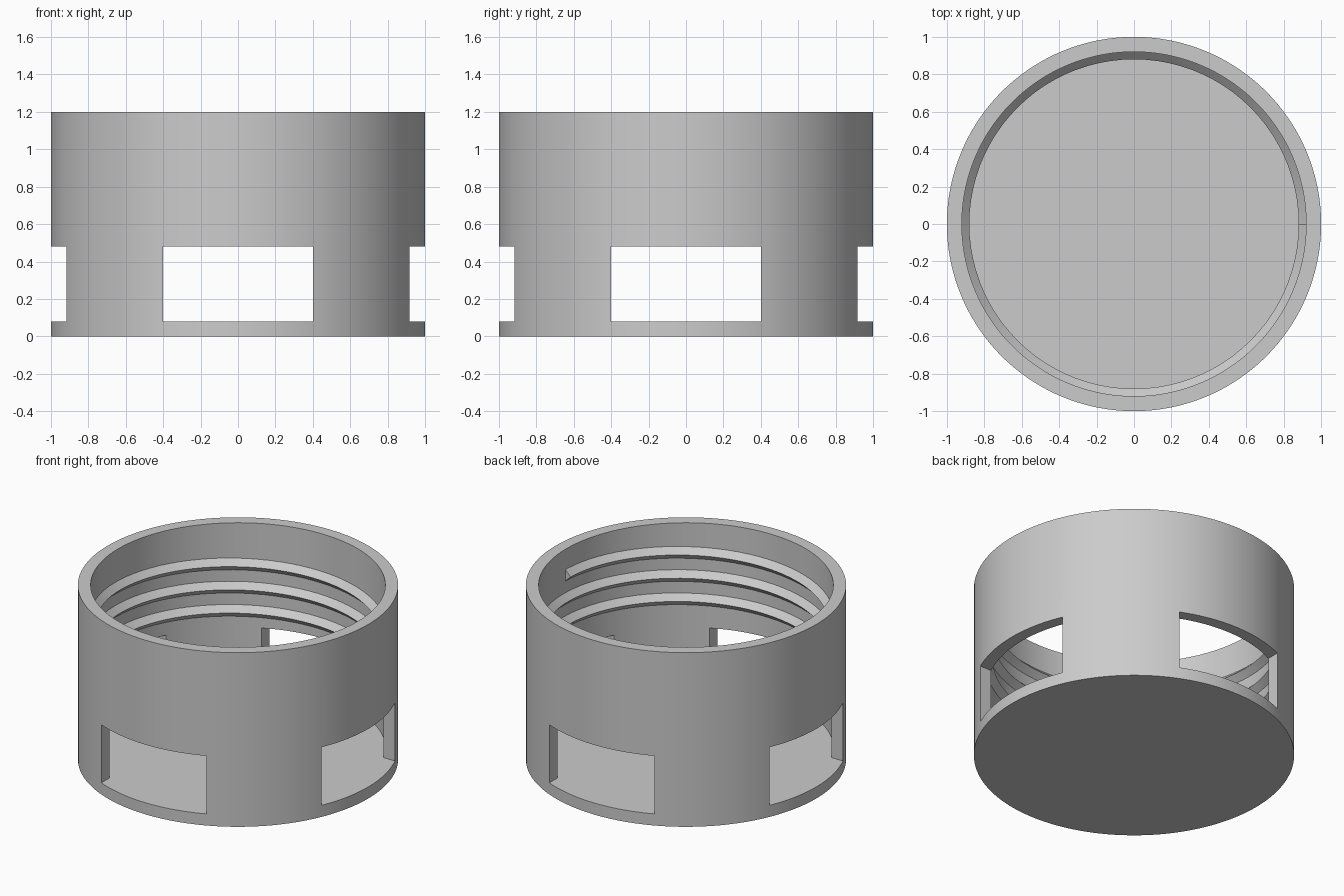
import bpy
import bmesh
from math import asin, pi, cos, sin, tau

cube = bpy.data.objects.get("Cube")
if cube:
    bpy.data.objects.remove(cube, do_unlink=True)

R_OUT, R_IN = 1.0, 0.92
FLOOR, WINDOW_TOP, HEIGHT = 0.08, 0.48, 1.2
WINDOW_HALF = 0.4
WIN_SEGS, POST_SEGS = 24, 20

grey = bpy.data.materials.new("light_grey")
grey.use_nodes = True
grey.diffuse_color = (0.6, 0.6, 0.6, 1)
grey.node_tree.nodes["Principled BSDF"].inputs["Base Color"].default_value = (0.6, 0.6, 0.6, 1)


def finish(bm, name):
    """Turn a bmesh into a smooth-shaded object with sharp edges kept."""
    bmesh.ops.recalc_face_normals(bm, faces=bm.faces)
    mesh = bpy.data.meshes.new(name)
    bm.to_mesh(mesh)
    bm.free()
    mesh.materials.append(grey)
    obj = bpy.data.objects.new(name, mesh)
    bpy.context.collection.objects.link(obj)
    bpy.ops.object.select_all(action="DESELECT")
    obj.select_set(True)
    bpy.context.view_layer.objects.active = obj
    bpy.ops.object.shade_smooth_by_angle(angle=pi / 6)
    return obj


def column_angles(radius):
    """Angles round the wall, with columns exactly on the window edges."""
    a = asin(WINDOW_HALF / radius)
    angles = []
    for q in range(4):
        mid = q * pi / 2
        angles += [mid - a + 2 * a * i / WIN_SEGS for i in range(WIN_SEGS)]
        angles += [mid + a + (pi / 2 - 2 * a) * i / POST_SEGS for i in range(POST_SEGS)]
    return angles


# Cup: floor, wall and four straight-sided windows in one closed shell
bm = bmesh.new()


def ring(radius, z):
    return [bm.verts.new((radius * cos(t), radius * sin(t), z)) for t in column_angles(radius)]


bottom = ring(R_OUT, 0)
out_sill, out_head, out_rim = [ring(R_OUT, z) for z in (FLOOR, WINDOW_TOP, HEIGHT)]
in_sill, in_head, in_rim = [ring(R_IN, z) for z in (FLOOR, WINDOW_TOP, HEIGHT)]
count = len(bottom)
for i in range(count):
    j = (i + 1) % count
    step = i % (WIN_SEGS + POST_SEGS)
    bands = [(bottom, out_sill), (out_head, out_rim), (out_rim, in_rim), (in_rim, in_head)]
    if step < WIN_SEGS:
        bands += [(out_sill, in_sill), (in_head, out_head)]
    else:
        bands += [(out_sill, out_head), (in_head, in_sill)]
    for a, b in bands:
        bm.faces.new((a[i], a[j], b[j], b[i]))
    # Window side walls
    if step in (0, WIN_SEGS):
        bm.faces.new((out_sill[i], in_sill[i], in_head[i], out_head[i]))
bm.faces.new(bottom)
bm.faces.new(in_sill)
finish(bm, "cup_body")

# Screw thread: triangular ridge winding up the inside wall
bm = bmesh.new()
TURNS, PITCH, TOP, STEPS = 3, 0.16, 1.02, 88
profile = [(0.925, -0.045), (0.88, 0), (0.925, 0.045)]
sections = []
for i in range(TURNS * STEPS + 1):
    turn = i / STEPS
    t, z = turn * tau, TOP + (turn - TURNS) * PITCH
    sections.append([bm.verts.new((r * cos(t), r * sin(t), z + dz)) for r, dz in profile])
for s, n in zip(sections, sections[1:]):
    for k in range(3):
        m = (k + 1) % 3
        bm.faces.new((s[k], s[m], n[m], n[k]))
bm.faces.new(sections[0])
bm.faces.new(sections[-1])
finish(bm, "inner_thread")
